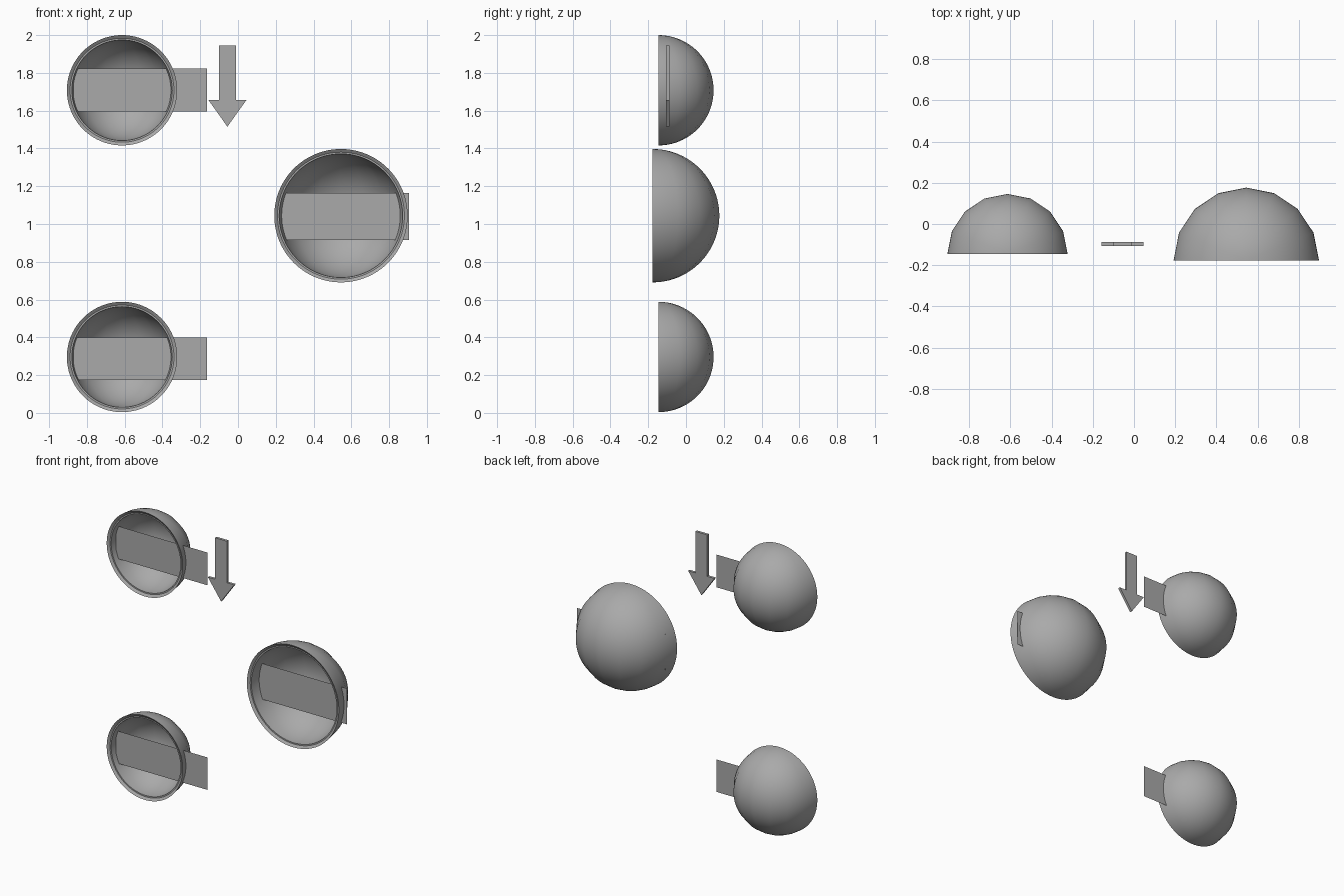
import bpy, bmesh, math

if "Cube" in bpy.data.objects:
    bpy.data.objects.remove(bpy.data.objects["Cube"])

grey = bpy.data.materials.new("plain_grey")
grey.diffuse_color = (0.4, 0.4, 0.4, 1)
grey.use_nodes = True
grey.node_tree.nodes["Principled BSDF"].inputs["Base Color"].default_value = grey.diffuse_color

LON, LAT = 8, 48  # coarse around the upright axis, fine from pole to pole


def finish(name, bm, smooth=False):
    me = bpy.data.meshes.new(name)
    bm.to_mesh(me)
    bm.free()
    me.materials.append(grey)
    ob = bpy.data.objects.new(name, me)
    bpy.context.collection.objects.link(ob)
    if smooth:
        bpy.ops.object.select_all(action='DESELECT')
        ob.select_set(True)
        bpy.context.view_layer.objects.active = ob
        bpy.ops.object.shade_smooth_by_angle(angle=math.radians(35))
    return ob


def half_sphere(bm, r, y0, inward):
    """Half sphere bulging to +y; returns its open edge loop."""
    top = bm.verts.new((0, y0, r))
    bottom = bm.verts.new((0, y0, -r))
    rows = []
    for j in range(1, LAT):
        phi = math.pi * j / LAT
        rows.append([bm.verts.new((r * math.sin(phi) * math.cos(math.pi * i / LON),
                                   y0 + r * math.sin(phi) * math.sin(math.pi * i / LON),
                                   r * math.cos(phi))) for i in range(LON + 1)])

    def face(*v):
        bm.faces.new(v[::-1] if inward else v)

    for i in range(LON):
        face(top, rows[0][i], rows[0][i + 1])
        face(bottom, rows[-1][i + 1], rows[-1][i])
        for a, b in zip(rows, rows[1:]):
            face(a[i], b[i], b[i + 1], a[i + 1])
    return [top] + [q[0] for q in rows] + [bottom] + [q[-1] for q in reversed(rows)]


def bowl(name, x, z, r):
    """Hollow half sphere with a sloped lip and a narrow ledge inside."""
    bm = bmesh.new()
    outer = half_sphere(bm, r, 0, False)
    inner = half_sphere(bm, r - 0.026, 0.012, True)
    k = (r - 0.017) / r
    ledge = [bm.verts.new((v.co.x * k, 0.012, v.co.z * k)) for v in outer]
    n = len(outer)
    for a, b in ((outer, ledge), (ledge, inner)):
        for i in range(n):
            m = (i + 1) % n
            bm.faces.new((a[i], a[m], b[m], b[i]))
    bmesh.ops.recalc_face_normals(bm, faces=bm.faces)
    ob = finish(name, bm, True)
    ob.location = (x, -r / 2, z)


def panel(name, x0, x1, z0, z1):
    """Thin flat sheet passing through a bowl."""
    bm = bmesh.new()
    bm.faces.new([bm.verts.new((x, -0.098, z))
                  for x, z in ((x0, z0), (x1, z0), (x1, z1), (x0, z1))])
    finish(name, bm)


# Bowls and their sheets
bowl("upper_bowl", -0.614, 1.708, 0.292)
bowl("lower_bowl", -0.614, 0.296, 0.292)
bowl("large_bowl", 0.545, 1.044, 0.353)
panel("upper_panel", -0.87, -0.165, 1.595, 1.822)
panel("lower_panel", -0.87, -0.165, 0.175, 0.40)
panel("large_panel", 0.225, 0.905, 0.916, 1.165)

# Arrow pointing down
bm = bmesh.new()
half = [(0.045, 1.945), (0.045, 1.657), (0.101, 1.657)]
outline = ([(-x, z) for x, z in half] + [(0, 1.515)] + half[::-1])
f = bm.faces.new([bm.verts.new((x - 0.056, -0.106, z)) for x, z in outline])
ext = bmesh.ops.extrude_face_region(bm, geom=[f], use_keep_orig=True)
for v in ext["geom"]:
    if isinstance(v, bmesh.types.BMVert):
        v.co.y += 0.018
bmesh.ops.recalc_face_normals(bm, faces=bm.faces)
finish("down_arrow", bm)
